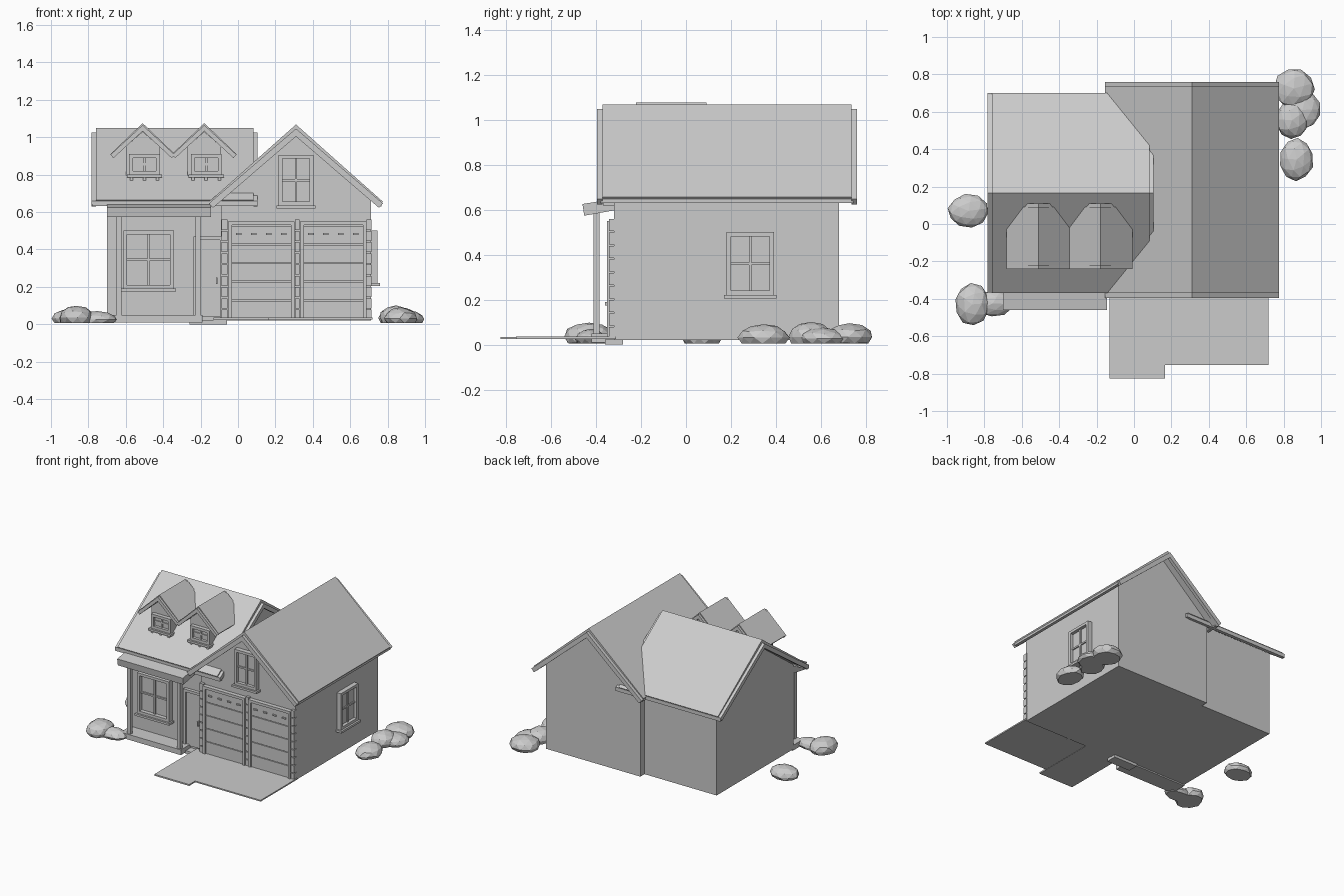
import bpy, bmesh, math, random
from mathutils import Vector, Matrix

if "Cube" in bpy.data.objects:
    bpy.data.objects.remove(bpy.data.objects["Cube"])

random.seed(4)


def finish(name, bm):
    bmesh.ops.recalc_face_normals(bm, faces=bm.faces)
    me = bpy.data.meshes.new(name)
    bm.to_mesh(me)
    bm.free()
    ob = bpy.data.objects.new(name, me)
    bpy.context.collection.objects.link(ob)
    return ob


def add_box(bm, x0, x1, y0, y1, z0, z1):
    m = Matrix.Translation(((x0 + x1) / 2, (y0 + y1) / 2, (z0 + z1) / 2))
    bmesh.ops.create_cube(bm, size=1, matrix=m @ Matrix.Diagonal((x1 - x0, y1 - y0, z1 - z0, 1)))


def boxes(name, *dims):
    bm = bmesh.new()
    for d in dims:
        add_box(bm, *d)
    return finish(name, bm)


def prism(name, pts, axis, a, b):
    """Extrude a (horizontal, z) profile along the x or y axis from a to b."""
    bm = bmesh.new()
    place = (lambda u, z: (u, a, z)) if axis == 'y' else (lambda u, z: (a, u, z))
    face = bm.faces.new([bm.verts.new(place(u, z)) for u, z in pts])
    ext = bmesh.ops.extrude_face_region(bm, geom=[face])
    step = Vector((0, b - a, 0)) if axis == 'y' else Vector((b - a, 0, 0))
    bmesh.ops.translate(bm, vec=step, verts=[v for v in ext['geom'] if isinstance(v, bmesh.types.BMVert)])
    return finish(name, bm)


def chevron(c, half, peak, eave, t):
    """Roof cross-section: two slopes of thickness t with square-cut eaves."""
    ang = math.atan2(peak - eave, half)
    dx, dz = t * math.sin(ang), t * math.cos(ang)
    return [(c - half, eave), (c, peak), (c + half, eave), (c + half - dx, eave - dz),
            (c, peak - t / math.cos(ang)), (c - half + dx, eave - dz)]


def gable_roof(name, axis, a, b, c, half, peak, eave, t, edge, drop):
    """Main covering plus a slightly lower barge board at both ends."""
    prism(name + "_roof", chevron(c, half, peak, eave, t), axis, a + edge, b - edge)
    board = chevron(c, half, peak - drop, eave - drop * 0.4, t)
    for label, p, q in (("first", a, a + edge), ("second", b - edge, b)):
        prism(f"{name}_{label}_barge_board", board, axis, p, q)


def window(name, u, z, w, h, at, side=False, depth=0.035, sill=True):
    """Four-pane window with frame and sill; at = wall plane, facing -y or +x."""
    f, l, r, b, t = 0.02, u - w / 2, u + w / 2, z - h / 2, z + h / 2
    parts = [(l, l + f, b, t, depth), (r - f, r, b, t, depth),
             (l + f, r - f, b, b + f, depth), (l + f, r - f, t - f, t, depth),
             (l + f, r - f, b + f, t - f, depth * 0.3),
             (u - 0.006, u + 0.006, b + f, t - f, depth * 0.6),
             (l + f, u - 0.006, z - 0.006, z + 0.006, depth * 0.55),
             (u + 0.006, r - f, z - 0.006, z + 0.006, depth * 0.55)]
    if sill:
        parts.append((l - 0.012, r + 0.012, b - 0.016, b, depth + 0.014))
    if side:
        boxes(name, *[(at - 0.01, at + d, p, q, m, n) for p, q, m, n, d in parts])
    else:
        boxes(name, *[(p, q, at - d, at + 0.01, m, n) for p, q, m, n, d in parts])


# Garage wing: walls, roof, windows
prism("garage_wing_walls", [(-0.09, 0.02), (0.71, 0.02), (0.71, 0.665), (0.31, 1.02), (-0.09, 0.665)],
      'y', -0.32, 0.68)
gable_roof("garage_wing", 'y', -0.395, 0.76, 0.31, 0.465, 1.068, 0.655, 0.032, 0.025, 0.022)
window("gable_window", 0.31, 0.77, 0.185, 0.27, -0.32)
window("side_window", 0.285, 0.36, 0.21, 0.28, 0.71, side=True)

# Left wing: walls, roof, gutters
prism("left_wing_walls", [(-0.30, 0.02), (0.63, 0.02), (0.63, 0.665), (0.165, 1.0), (-0.30, 0.665)],
      'x', -0.70, 0.05)
gable_roof("left_wing", 'x', -0.782, 0.105, 0.165, 0.535, 1.05, 0.665, 0.03, 0.022, 0.025)
boxes("left_wing_gutters", (-0.78, 0.105, -0.37, -0.345, 0.632, 0.66),
      (-0.78, 0.105, 0.675, 0.70, 0.632, 0.66))
boxes("garage_wing_gutters", (-0.148, -0.125, -0.38, 0.745, 0.63, 0.652),
      (0.745, 0.768, -0.38, 0.745, 0.63, 0.652))

# Dormers
for i, cx in enumerate((-0.51, -0.18)):
    n = f"dormer_{i + 1}"
    prism(n + "_walls", [(cx - 0.09, 0.74), (cx + 0.09, 0.74), (cx + 0.09, 0.95), (cx, 1.03), (cx - 0.09, 0.95)],
          'y', -0.19, 0.08)
    gable_roof(n, 'y', -0.24, 0.11, cx, 0.172, 1.075, 0.91, 0.024, 0.018, 0.01)
    window(n + "_window", cx + 0.01, 0.855, 0.165, 0.11, -0.19, depth=0.03)
    boxes(n + "_brackets", *[(cx + 0.01 + s - 0.008, cx + 0.01 + s + 0.008, -0.225, -0.18, 0.765, 0.785)
                             for s in (-0.07, 0, 0.07)])

# Garage doors: frames, panel slats, small hinges
for i, cx in enumerate((0.125, 0.51)):
    n = f"garage_door_{i + 1}"
    w = 0.178
    boxes(n + "_frame", (cx - w, cx - w + 0.02, -0.352, -0.31, 0.03, 0.55),
          (cx + w - 0.02, cx + w, -0.352, -0.31, 0.03, 0.55),
          (cx - w + 0.02, cx + w - 0.02, -0.352, -0.31, 0.53, 0.55))
    boxes(n + "_panels", *[(cx - w + 0.02, cx + w - 0.02, -0.34, -0.31, 0.03 + k * 0.1, 0.125 + k * 0.1)
                           for k in range(5)])
    boxes(n + "_hinges", *[(cx + s - 0.015, cx + s + 0.015, -0.35, -0.335, 0.478, 0.488)
                           for s in (-0.12, -0.04, 0.04, 0.12)])

# Stacked blocks beside the garage doors
for label, x0, x1 in (("left", -0.088, -0.055), ("middle", 0.305, 0.33), ("right", 0.688, 0.714)):
    boxes(label + "_block_pier", *[(x0, x1, -0.342, -0.31, 0.025 + k * 0.06, 0.079 + k * 0.06) for k in range(9)])

# Porch: canopy, posts, floor, step
prism("porch_canopy", [(-0.46, 0.625), (-0.30, 0.65), (-0.30, 0.6), (-0.452, 0.573)], 'x', -0.70, -0.145)
boxes("porch_posts", *[(x, x + 0.028, -0.412, -0.384, 0.05, 0.59) for x in (-0.65, -0.228)])
boxes("porch_floor", (-0.70, -0.19, -0.42, -0.29, 0.01, 0.05))
boxes("entrance_step", (-0.26, -0.06, -0.36, -0.28, 0.0, 0.022))
window("porch_window", -0.478, 0.345, 0.27, 0.31, -0.30, depth=0.045)

# Front door
boxes("front_door", (-0.215, -0.095, -0.312, -0.29, 0.04, 0.45))
boxes("front_door_frame", (-0.238, -0.215, -0.325, -0.29, 0.03, 0.47), (-0.095, -0.085, -0.325, -0.29, 0.03, 0.47),
      (-0.215, -0.095, -0.325, -0.29, 0.45, 0.47))
boxes("front_door_handle", (-0.117, -0.109, -0.33, -0.31, 0.215, 0.25))

# Driveway with a path strip
boxes("driveway", (0.165, 0.72, -0.755, -0.31, 0.026, 0.036))
boxes("path", (-0.13, 0.165, -0.825, -0.31, 0.024, 0.035))

# Low-poly shrubs with flattened bases
shrubs = [(-0.885, 0.07, 0.11, 0.09, 0.085), (-0.865, -0.43, 0.095, 0.115, 0.10),
          (-0.755, -0.425, 0.11, 0.07, 0.07), (0.855, 0.725, 0.11, 0.105, 0.095),
          (0.90, 0.61, 0.10, 0.105, 0.075), (0.845, 0.555, 0.09, 0.10, 0.10),
          (0.87, 0.345, 0.09, 0.115, 0.09)]
for i, (x, y, rx, ry, h) in enumerate(shrubs):
    bm = bmesh.new()
    turn = Matrix.Rotation(random.uniform(0, 6), 3, 'Z')
    bmesh.ops.create_icosphere(bm, subdivisions=2, radius=1)
    for v in bm.verts:
        p = turn @ v.co * random.uniform(0.95, 1.03)
        z = h * 0.35 + p.z * h * 0.65
        v.co = (x + p.x * rx, y + p.y * ry, max(z, 0.006))
    bmesh.ops.dissolve_limit(bm, angle_limit=0.02, verts=bm.verts, edges=bm.edges)
    finish(f"shrub_{i + 1}", bm)
